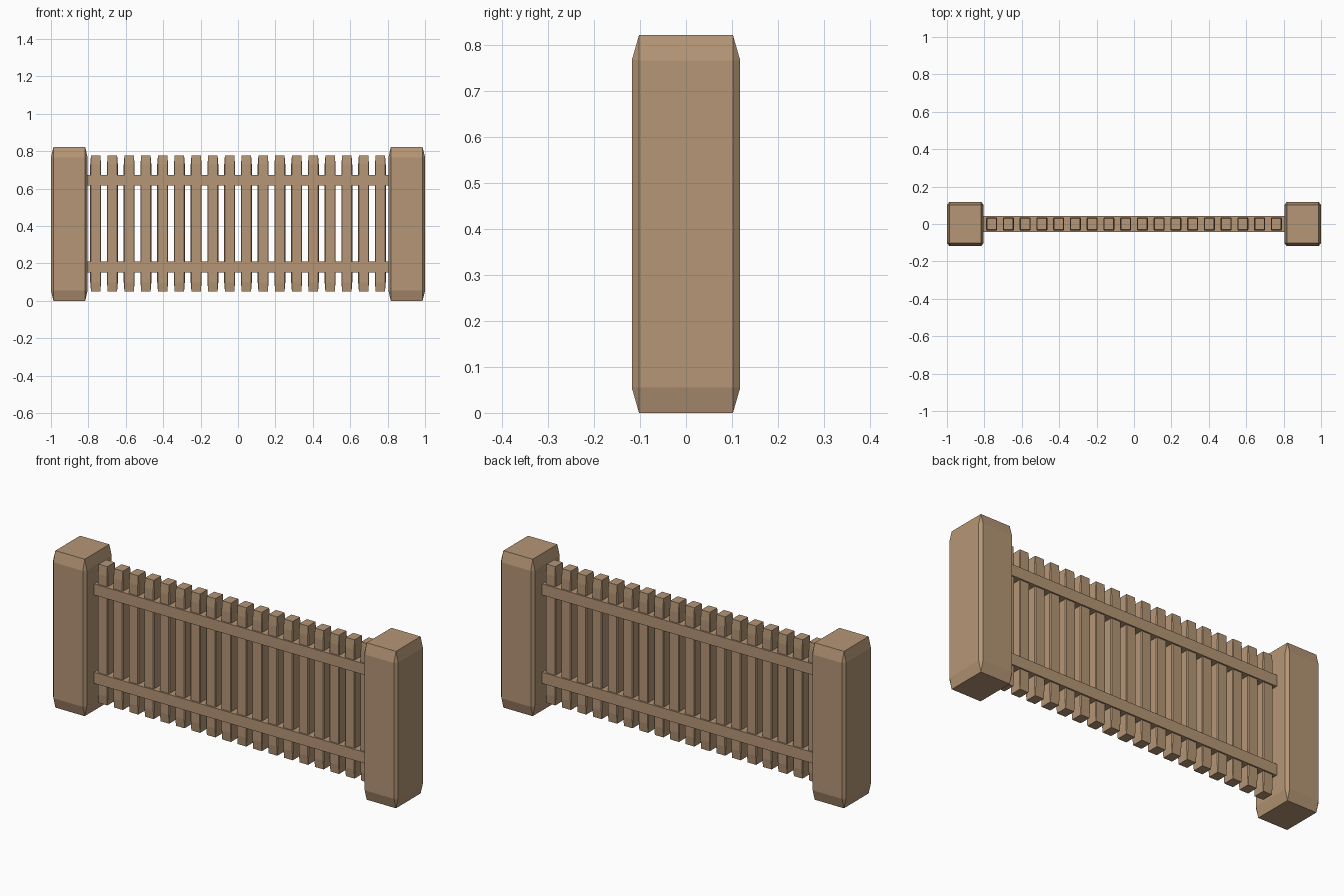
import bpy
import bmesh
from mathutils import Matrix

cube = bpy.data.objects.get("Cube")
if cube:
    bpy.data.objects.remove(cube, do_unlink=True)

# Single wood colour
wood = bpy.data.materials.new("light_brown_wood")
wood.use_nodes = True
colour = (0.46, 0.305, 0.18, 1)
wood.diffuse_color = colour
wood.node_tree.nodes["Principled BSDF"].inputs["Base Color"].default_value = colour


def block(name, centre, size, chamfer=0.0):
    """Box whose edges are chamfered by a fraction of each dimension."""
    bm = bmesh.new()
    bmesh.ops.create_cube(bm, size=1)
    if chamfer:
        bmesh.ops.bevel(bm, geom=bm.edges[:], offset=chamfer, segments=1,
                        affect='EDGES', profile=0.5)
    bmesh.ops.transform(bm, matrix=Matrix.Diagonal((*size, 1)), verts=bm.verts)
    mesh = bpy.data.meshes.new(name)
    bm.to_mesh(mesh)
    bm.free()
    mesh.materials.append(wood)
    obj = bpy.data.objects.new(name, mesh)
    obj.location = centre
    bpy.context.collection.objects.link(obj)
    return obj


# End posts
for name, side in (("right_post", -1), ("left_post", 1)):
    block(name, (side * 0.902, 0, 0.411), (0.196, 0.236, 0.822), 0.067)

# Horizontal rails
for name, z in (("lower_rail", 0.182), ("upper_rail", 0.645)):
    block(name, (0, 0, z), (1.62, 0.086, 0.058))

# Evenly spaced pickets
COUNT = 18
for i in range(COUNT):
    x = -0.761 + 1.522 * i / (COUNT - 1)
    block(f"picket_{i + 1}", (x, 0, 0.414), (0.058, 0.07, 0.727), 0.067)
